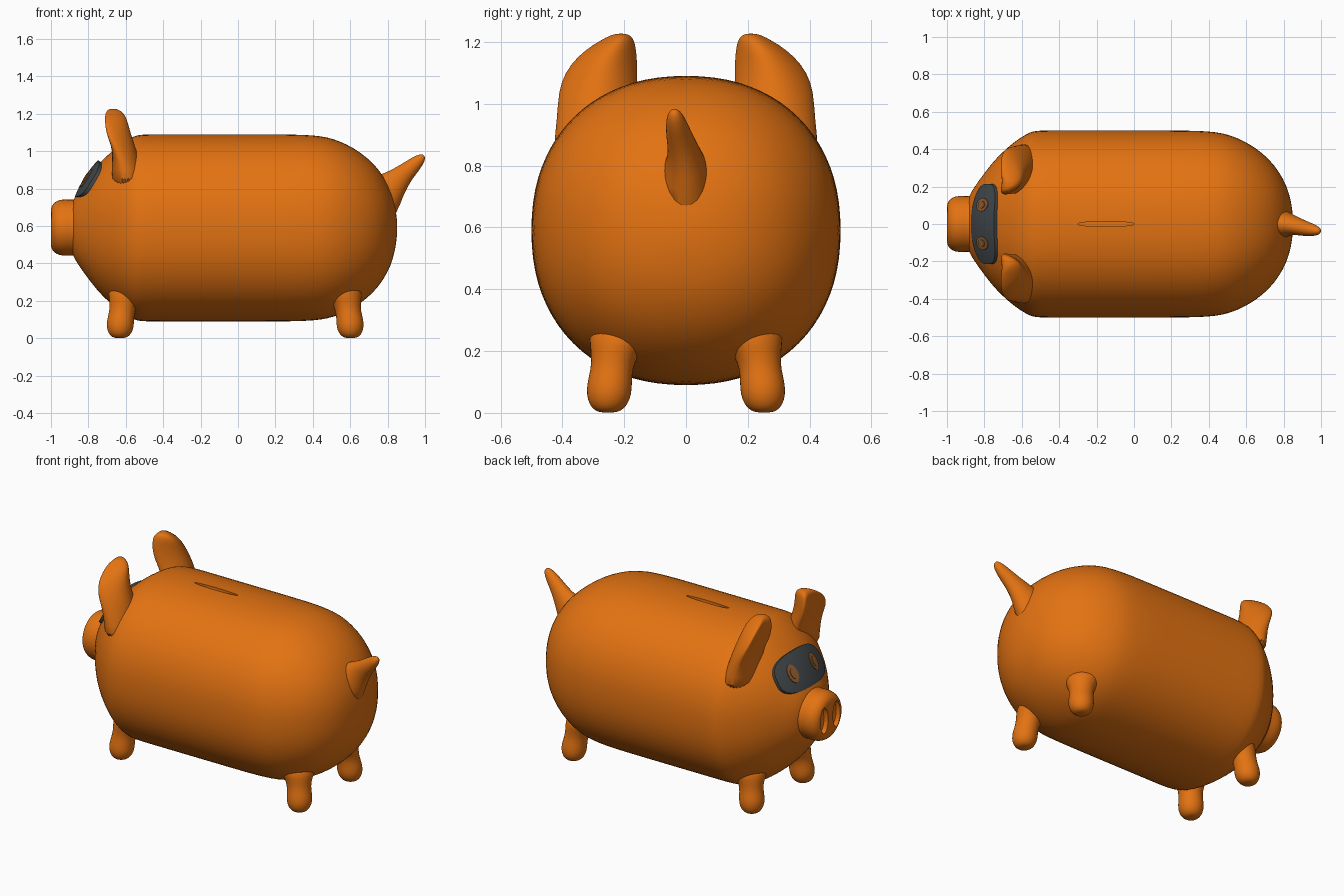
import bpy, bmesh, math
from mathutils import Vector as V

if "Cube" in bpy.data.objects:
    bpy.data.objects.remove(bpy.data.objects["Cube"])


def material(name, rgb):
    m = bpy.data.materials.new(name)
    m.diffuse_color = (*rgb, 1)
    m.use_nodes = True
    m.node_tree.nodes["Principled BSDF"].inputs["Base Color"].default_value = m.diffuse_color
    return m


ORANGE = material("orange", (0.77, 0.17, 0.006))
GREY = material("dark grey", (0.055, 0.065, 0.07))
BROWN = material("eye brown", (0.28, 0.11, 0.03))
X, Y, Z = V((1, 0, 0)), V((0, 1, 0)), V((0, 0, 1))


def ring(c, u, v, n=2.0, cup=V((0, 0, 0)), segs=32):
    """Superellipse ring around c with half axes u and v; cup pushes its u ends."""
    pts = []
    for i in range(segs):
        t = 2 * math.pi * (i + 0.5) / segs
        a, b = math.cos(t), math.sin(t)
        a2 = math.copysign(abs(a) ** (2 / n), a)
        b2 = math.copysign(abs(b) ** (2 / n), b)
        pts.append(V(c) + u * a2 + v * b2 + cup * a * a)
    return pts


def activate(ob):
    bpy.ops.object.select_all(action='DESELECT')
    ob.select_set(True)
    bpy.context.view_layer.objects.active = ob


def loft(name, rings, mat, sub=1):
    """Skin a list of rings into a closed solid."""
    bm = bmesh.new()
    rows = [[bm.verts.new(p) for p in r] for r in rings]
    k = len(rows[0])
    for r0, r1 in zip(rows, rows[1:]):
        for i in range(k):
            j = (i + 1) % k
            bm.faces.new((r0[i], r0[j], r1[j], r1[i]))
    bm.faces.new(rows[0])
    bm.faces.new(rows[-1])
    bmesh.ops.recalc_face_normals(bm, faces=bm.faces)
    me = bpy.data.meshes.new(name)
    bm.to_mesh(me)
    bm.free()
    me.materials.append(mat)
    ob = bpy.data.objects.new(name, me)
    bpy.context.collection.objects.link(ob)
    activate(ob)
    if sub:
        ob.modifiers.new("smooth", 'SUBSURF').levels = sub
        bpy.ops.object.modifier_apply(modifier="smooth")
    bpy.ops.object.shade_smooth_by_angle(angle=math.radians(40))
    return ob


def cut(ob, cutter):
    """Subtract a cutter, then discard it."""
    cutter.hide_render = True
    activate(ob)
    m = ob.modifiers.new("cut", 'BOOLEAN')
    m.operation, m.object, m.solver = 'DIFFERENCE', cutter, 'EXACT'
    bpy.ops.object.modifier_apply(modifier="cut")
    bpy.data.objects.remove(cutter)
    bpy.ops.object.shade_smooth_by_angle(angle=math.radians(40))


# Body: barrel with rounded ends, (x, radius)
BODY = [(-.90, .06), (-.89, .13), (-.87, .172), (-.84, .218), (-.80, .273), (-.75, .338),
        (-.70, .388), (-.65, .432), (-.60, .468), (-.555, .493), (-.52, .502), (-.40, .502),
        (0, .502), (.30, .502), (.40, .497), (.48, .487), (.55, .463), (.62, .428),
        (.69, .378), (.75, .318), (.80, .24), (.83, .165), (.847, .08), (.851, .02)]
body = loft("body", [ring((x, 0, .59), Y * r, Z * r, 2.2, segs=40) for x, r in BODY], ORANGE)

# Coin slot: lens-shaped cut in the back
cut(body, loft("slot_cutter", [ring((-.15, 0, z), X * .15, Y * .014) for z in (1.0, 1.2)],
               ORANGE, 0))

# Snout with two tall oval nostrils
SNOUT = [(-.80, .17), (-.87, .150), (-.90, .149), (-.94, .152), (-.97, .143), (-.99, .127),
         (-1.0, .105), (-1.0, .08), (-1.0, .03)]
snout = loft("snout", [ring((x, 0, .592), Y * r, Z * r) for x, r in SNOUT], ORANGE)
for s in (-1, 1):
    holes = [ring((x, s * .06, .595), Y * .036 * k, Z * .08 * k)
             for x, k in ((-1.03, 1), (-.99, 1), (-.975, .85), (-.97, .5))]
    cut(snout, loft("nostril_cutter", holes, ORANGE, 0))

# Legs: rounded stubs flaring into the body, (x, y, z, radius)
LEG = [(.632, .252, .001, .02), (.632, .252, .006, .042), (.631, .251, .025, .062),
       (.63, .249, .06, .074), (.628, .247, .10, .073), (.62, .24, .145, .068),
       (.61, .23, .19, .077), (.59, .21, .24, .105), (.55, .18, .30, .13)]
for end, sx, dx in (("front", -1, 0), ("rear", 1, -.03)):
    for side, sy in (("right", -1), ("left", 1)):
        loft(f"{end}_{side}_leg",
             [ring((sx * x + dx, sy * y, z), X * r, Y * r, segs=20) for x, y, z, r in LEG], ORANGE)

# Ears: flattened, cupped forwards, (x, y, z, half width, half thickness, cup)
EAR = [(-.58, .29, .80, .15, .10, 0), (-.595, .29, .90, .132, .08, .01),
       (-.605, .29, 1.0, .126, .065, .035), (-.625, .282, 1.07, .125, .06, .055),
       (-.64, .265, 1.13, .108, .058, .055), (-.65, .243, 1.175, .082, .056, .045),
       (-.66, .222, 1.205, .055, .048, .03), (-.667, .212, 1.222, .032, .03, .01),
       (-.668, .21, 1.227, .012, .012, 0)]
for side, s in (("right", -1), ("left", 1)):
    loft(f"{side}_ear", [ring((x, s * y, z), Y * a, X * b, 2, X * -c, 28)
                         for x, y, z, a, b, c in EAR], ORANGE)

# Tail: tapered, pointing up and back, (x, y, z, half width, half height)
TAIL = [(.74, 0, .72, .10, .14), (.80, 0, .79, .07, .102), (.85, -.005, .84, .052, .07),
        (.90, -.02, .89, .044, .05), (.945, -.03, .93, .036, .04),
        (.975, -.035, .958, .027, .029), (.990, -.037, .972, .016, .017),
        (.995, -.037, .977, .006, .006)]
loft("tail", [ring((x, y, z), Y * a, V((-.65, 0, .75)) * b, segs=20)
              for x, y, z, a, b in TAIL], ORANGE)

# Face patch: s runs up the forehead, y across, h is height off the skin
SLOPE, OUT = V((.534, 0, .845)), V((-.845, 0, .534))


def patch(name, y0, half_s, half_y, n, h, depth, mat):
    flat = [(k, h) for k in (.05, .25, .5, .75, .93, 1)] + [(1, h - depth)]
    rings = []
    for k, lift in flat:
        r = ring((0, y0, 0), Y * half_y * k, X * half_s * k, n, segs=48)
        rings.append([V((-.81, p.y, .855)) + SLOPE * p.x
                      + OUT * (lift - .9 * p.y ** 2 - .8 * p.x ** 2) for p in r])
    loft(name, rings, mat, 0)


# Eye mask and ringed eyes
patch("eye_mask", 0, .115, .215, 2.9, .012, .045, GREY)
for side, s in (("right", -1), ("left", 1)):
    patch(f"{side}_eye", s * .103, .055, .035, 2, .016, .006, BROWN)
    patch(f"{side}_pupil", s * .103, .032, .019, 2, .020, .006, BROWN)
